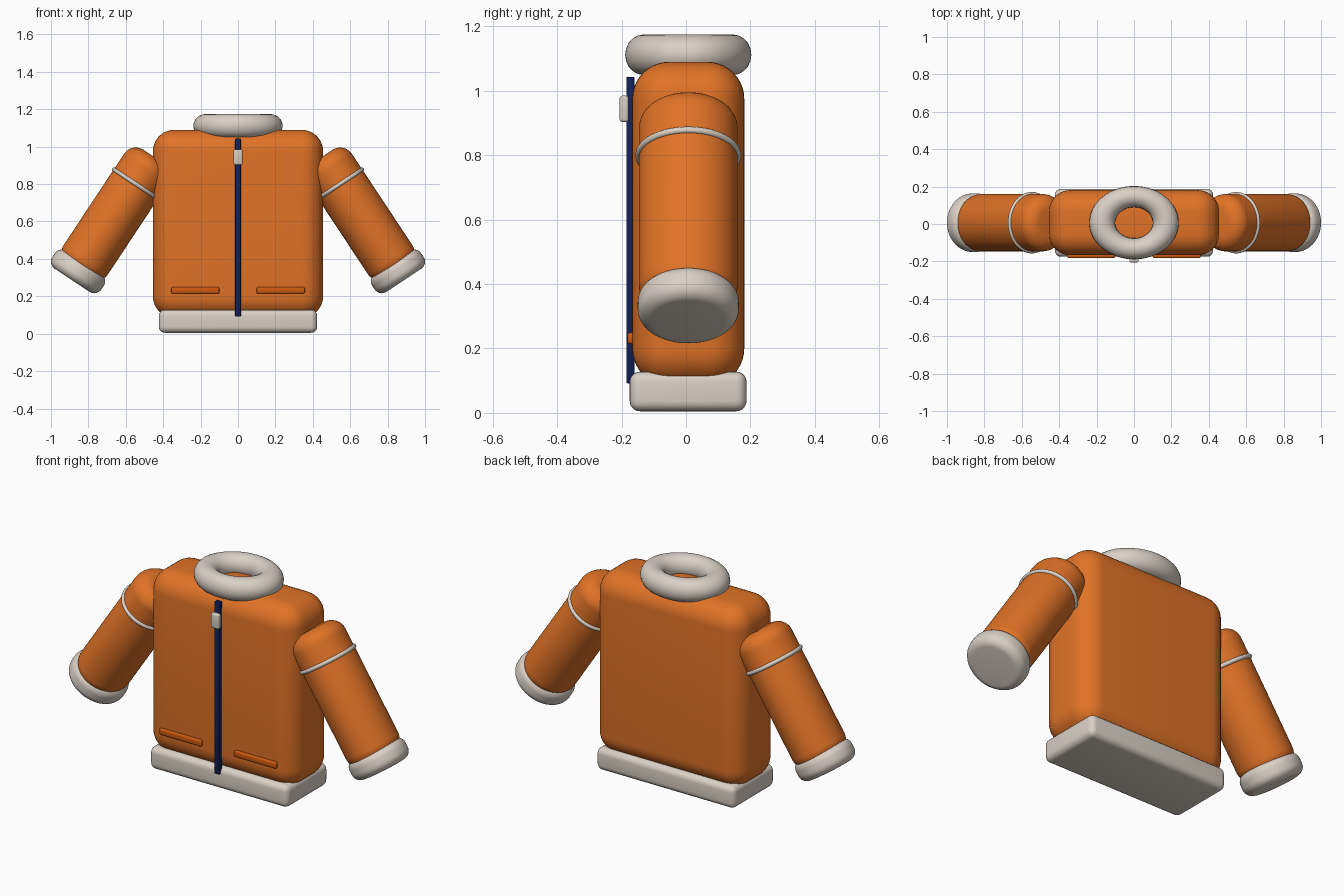
import bpy, bmesh, math
from mathutils import Vector

cube = bpy.data.objects.get("Cube")
if cube:
    bpy.data.objects.remove(cube, do_unlink=True)


def material(name, r, g, b):
    mat = bpy.data.materials.new(name)
    mat.use_nodes = True
    mat.diffuse_color = (r, g, b, 1)
    mat.node_tree.nodes["Principled BSDF"].inputs["Base Color"].default_value = (r, g, b, 1)
    return mat


orange = material("orange fabric", 0.75, 0.17, 0.02)
cream = material("cream trim", 0.70, 0.63, 0.56)
navy = material("navy zipper", 0.006, 0.016, 0.10)
rust = material("dark orange piping", 0.62, 0.10, 0.004)

MID_Y = 0.007


def finish(obj, name, mat):
    obj.name = name
    obj.data.materials.append(mat)
    bpy.ops.object.select_all(action='DESELECT')
    obj.select_set(True)
    bpy.context.view_layer.objects.active = obj
    bpy.ops.object.shade_smooth_by_angle(angle=math.radians(35))
    return obj


def from_bmesh(bm, name, mat):
    mesh = bpy.data.meshes.new(name)
    bm.to_mesh(mesh)
    bm.free()
    obj = bpy.data.objects.new(name, mesh)
    bpy.context.collection.objects.link(obj)
    return finish(obj, name, mat)


def rounded_box(name, mat, low, high, radius, segments=4):
    low, high = Vector(low), Vector(high)
    bm = bmesh.new()
    bmesh.ops.create_cube(bm, size=1)
    bmesh.ops.scale(bm, vec=high - low, verts=bm.verts)
    bmesh.ops.bevel(bm, geom=bm.edges[:], offset=radius, segments=segments,
                    profile=0.5, affect='EDGES')
    obj = from_bmesh(bm, name, mat)
    obj.location = (low + high) / 2
    return obj


def rounded_cylinder(name, mat, radius, length, bevel):
    bm = bmesh.new()
    bmesh.ops.create_cone(bm, cap_ends=True, segments=64, radius1=radius,
                          radius2=radius, depth=length)
    rims = [e for e in bm.edges if e.calc_face_angle(0) > 1]
    bmesh.ops.bevel(bm, geom=rims, offset=bevel, segments=8,
                    profile=0.5, affect='EDGES')
    return from_bmesh(bm, name, mat)


def ring(name, mat, major, minor):
    bpy.ops.mesh.primitive_torus_add(major_radius=major, minor_radius=minor,
                                     major_segments=64, minor_segments=20)
    return finish(bpy.context.object, name, mat)


# Torso, hem and collar
rounded_box("torso", orange, (-0.455, MID_Y - 0.174, 0.085),
            (0.455, MID_Y + 0.174, 1.09), 0.115, 10)
rounded_box("hem", cream, (-0.423, -0.175, 0.005), (0.423, 0.188, 0.128), 0.032, 5)
collar = ring("collar", cream, 0.17, 0.069)
collar.scale = (1, 0.82, 0.91)
collar.location = (0, MID_Y, 1.112)

# Zipper and its pull
rounded_box("zipper", navy, (-0.015, -0.185, 0.092), (0.015, -0.16, 1.043), 0.003, 2)
rounded_box("zipper_pull", cream, (-0.024, -0.206, 0.903), (0.024, -0.178, 0.985), 0.009)

# Sleeves, each with its cuff and stripe set along one slanted axis
TILT = math.radians(33.5)
for side, label in ((1, "left"), (-1, "right")):
    axis = Vector((-side * math.sin(TILT), 0, math.cos(TILT)))
    wrist = Vector((side * 0.855, MID_Y, 0.333))

    def place(obj, distance, scale=(1, 1, 1)):
        obj.location = wrist + axis * distance
        obj.rotation_euler = (0, -side * TILT, 0)
        obj.scale = scale

    place(rounded_cylinder(label + "_sleeve", orange, 0.142, 0.735, 0.075),
          0.3675, (1, 1.08, 1))
    place(rounded_cylinder(label + "_cuff", cream, 0.157, 0.114, 0.045), 0)
    place(ring(label + "_sleeve_stripe", cream, 0.141, 0.011), 0.56, (1, 1.08, 1))

    # Pocket piping
    inner, outer = sorted((side * 0.10, side * 0.357))
    rounded_box(label + "_pocket", rust, (inner, -0.182, 0.214),
                (outer, -0.16, 0.249), 0.008, 3)
